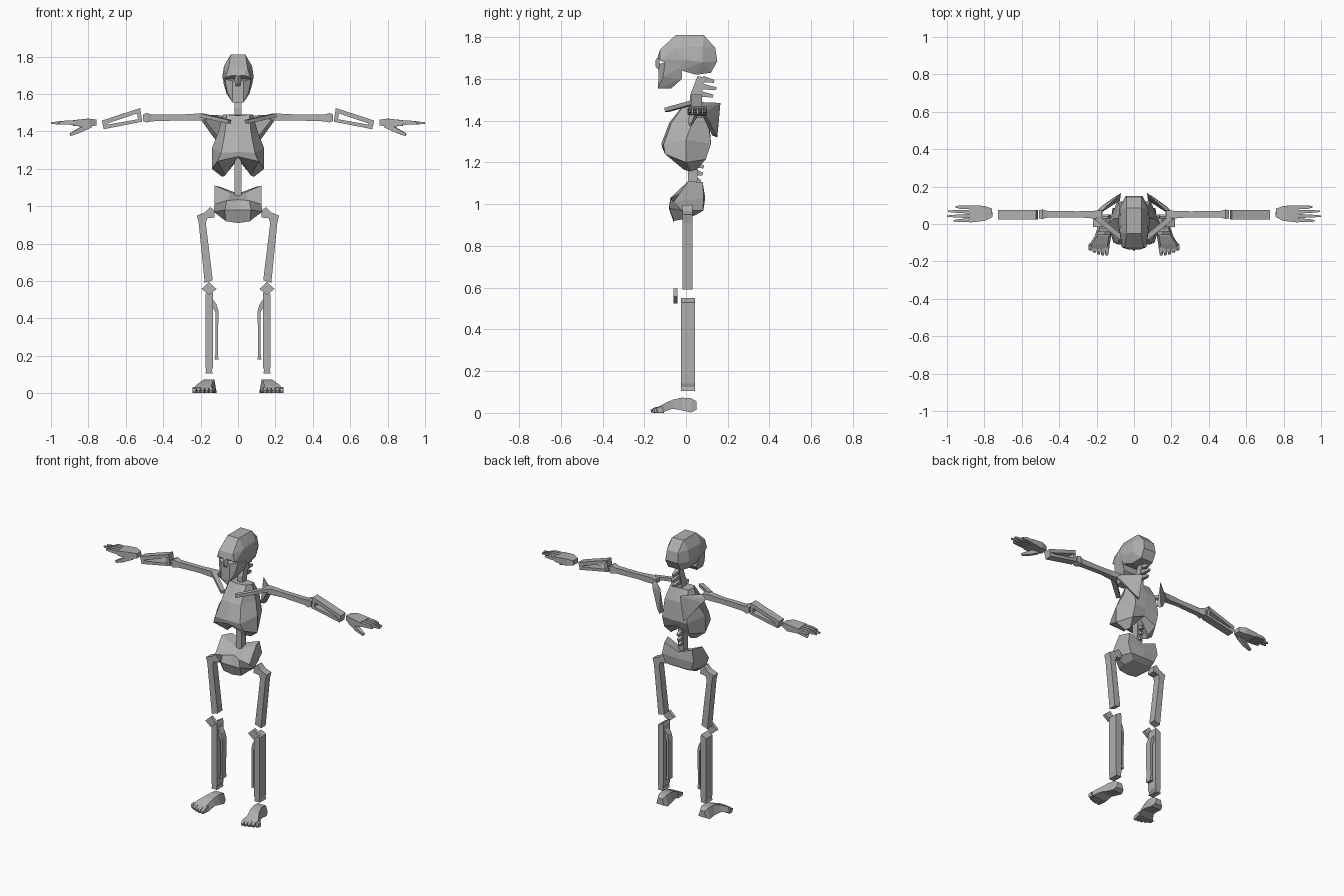
import bpy, bmesh
from mathutils import Vector

bone = bpy.data.materials.new("bone_grey")
bone.diffuse_color = (0.43, 0.43, 0.43, 1)


def finish(name, bm, mirror=False):
    bmesh.ops.recalc_face_normals(bm, faces=bm.faces)
    me = bpy.data.meshes.new(name)
    bm.to_mesh(me)
    bm.free()
    me.materials.append(bone)
    ob = bpy.data.objects.new(name, me)
    bpy.context.collection.objects.link(ob)
    if mirror:
        ob.modifiers.new("Mirror", 'MIRROR').use_mirror_merge = False
    return ob


def hull(name, pts, sym=True, mirror=False):
    """Convex block around points; sym adds the points reflected in x."""
    pts = set(pts) | ({(-x, y, z) for x, y, z in pts} if sym else set())
    bm = bmesh.new()
    vs = [bm.verts.new(p) for p in sorted(pts)]
    r = bmesh.ops.convex_hull(bm, input=vs)
    loose = [v for v in bm.verts if not v.link_faces]
    bmesh.ops.delete(bm, geom=loose, context='VERTS')
    bmesh.ops.dissolve_limit(bm, angle_limit=0.02, verts=bm.verts, edges=bm.edges)
    return finish(name, bm, mirror)


def loft(name, rings, mirror=False, end_tip=None):
    """Skin closed rings of equal length; end_tip makes the last cap a fan."""
    bm = bmesh.new()
    vr = [[bm.verts.new(p) for p in r] for r in rings]
    n = len(rings[0])
    for a, b in zip(vr, vr[1:]):
        for i in range(n):
            j = (i + 1) % n
            bm.faces.new((a[i], a[j], b[j], b[i]))
    bm.faces.new(vr[0][::-1])
    if end_tip:
        t = bm.verts.new(end_tip)
        for i in range(n):
            bm.faces.new((vr[-1][i], vr[-1][(i + 1) % n], t))
    else:
        bm.faces.new(vr[-1])
    return finish(name, bm, mirror)


def full(half):
    """Complete a half ring that starts and ends on the centre plane."""
    return half + [(-x, y, z) for x, y, z in half[-2:0:-1]]


def plate(name, outline, y0, y1, mirror=True):
    """Outline in x, z extruded along y."""
    return loft(name, [[(x, y, z) for x, z in outline] for y in (y0, y1)], mirror)


def beam(name, stations, mirror=True):
    """Four-sided bar through (point, width, height) stations."""
    d = (Vector(stations[-1][0]) - Vector(stations[0][0])).normalized()
    up = Vector((0, 1, 0)) if abs(d.z) > 0.8 else Vector((0, 0, 1))
    side = d.cross(up).normalized()
    up = side.cross(d)
    rings = [[Vector(p) + side * w / 2 * a + up * h / 2 * b
              for a, b in ((-1, -1), (1, -1), (1, 1), (-1, 1))] for p, w, h in stations]
    return loft(name, rings, mirror)


# Skull, jaw and nose
hull("skull", [(.04, -.05, 1.81), (.04, .085, 1.81), (.05, -.125, 1.74), (.075, -.045, 1.75),
               (.07, .08, 1.755), (.04, .14, 1.75), (.084, 0, 1.69), (.08, .08, 1.68),
               (.045, .15, 1.685), (.065, -.125, 1.69), (.045, .12, 1.63), (.055, .05, 1.62),
               (.07, -.02, 1.64), (.03, -.137, 1.70)])
hull("jaw", [(.07, -.10, 1.68), (.03, -.13, 1.67), (.078, -.02, 1.66), (.06, -.02, 1.60),
             (.03, -.07, 1.555), (.03, -.134, 1.555), (.058, -.11, 1.61), (.02, -.132, 1.62)])
hull("nose", [(0, -.146, 1.69), (.015, -.13, 1.71), (.022, -.12, 1.63), (0, -.146, 1.66)])

# Spine with rear spurs
beam("neck_spine", [((0, .075, 1.61), .035, .04), ((0, .045, 1.52), .035, .05),
                    ((0, .045, 1.43), .035, .055)], False)
beam("lower_spine", [((0, .03, 1.05), .04, .045), ((0, .035, 1.28), .04, .045)], False)
for i, (y, z, reach) in enumerate([(.08, 1.60, .135), (.07, 1.565, .145), (.06, 1.53, .13),
                                   (.04, 1.19, .085), (.04, 1.155, .08), (.04, 1.12, .07)]):
    beam(f"spine_spur_{i}", [((0, y, z), .03, .03), ((0, reach, z - .012), .015, .014)], False)

# Rib cage with a notched underside
loft("rib_cage", [full(r) for r in [
    [(0, -.005, 1.485), (.06, 0, 1.49), (.08, .03, 1.49), (.065, .07, 1.485), (0, .075, 1.485)],
    [(0, -.08, 1.39), (.07, -.07, 1.39), (.108, .03, 1.39), (.08, .105, 1.41), (0, .11, 1.41)],
    [(0, -.118, 1.29), (.09, -.108, 1.285), (.14, 0, 1.31), (.09, .12, 1.29), (0, .12, 1.29)],
    [(0, -.112, 1.265), (.11, -.10, 1.24), (.14, 0, 1.2), (.09, .095, 1.215), (0, .1, 1.25)],
    [(0, -.04, 1.262), (.068, -.01, 1.165), (.085, .02, 1.157), (.07, .05, 1.165),
     (0, .06, 1.25)]]], end_tip=(0, .02, 1.265))

# Pelvis with raised hip crests
loft("pelvis", [full(r) for r in [
    [(0, .02, 1.06), (.04, .01, 1.068), (.125, .01, 1.11), (.1, .08, 1.105), (0, .08, 1.068)],
    [(0, -.045, 1.035), (.06, -.075, 1.03), (.125, -.06, 1.01), (.115, .085, 1.03),
     (0, .092, 1.03)],
    [(0, -.082, .98), (.07, -.08, .98), (.13, -.02, .97), (.09, .08, .97), (0, .083, .97)],
    [(0, -.058, .91), (.065, -.058, .92), (.075, 0, .93), (.05, .05, .95), (0, .05, .95)]]])

# Shoulder blades and collar bones
hull("shoulder_blade", [(.20, .045, 1.49), (.20, .065, 1.465), (.085, .145, 1.485),
                        (.07, .165, 1.485), (.075, .125, 1.33), (.085, .15, 1.32),
                        (.11, .14, 1.34), (.18, .09, 1.44)], False, True)
beam("collar_bone", [((.045, -.092, 1.452), .026, .02), ((.20, .035, 1.487), .03, .02)])

# Arms
beam("upper_arm", [((.17, .05, 1.478), .05, .03), ((.22, .05, 1.476), .04, .038),
                   ((.30, .052, 1.475), .032, .032), ((.46, .052, 1.472), .035, .036),
                   ((.49, .052, 1.473), .05, .05), ((.508, .052, 1.473), .045, .035)])
plate("forearm_upper_bone", [(.523, 1.525), (.728, 1.458), (.722, 1.435), (.535, 1.497)], .025, .076)
plate("forearm_lower_bone", [(.512, 1.452), (.535, 1.465), (.70, 1.436), (.718, 1.412)], .025, .076)
plate("elbow_end", [(.523, 1.525), (.54, 1.50), (.535, 1.465), (.512, 1.452)], .027, .074)
plate("wrist_end", [(.728, 1.458), (.70, 1.449), (.695, 1.436), (.718, 1.412)], .027, .074)

# Hands
beam("palm", [((.758, .06, 1.448), .045, .03), ((.80, .057, 1.446), .08, .045),
              ((.88, .054, 1.445), .092, .03)])
for i, (y0, x1, y1) in enumerate([(.088, .955, .092), (.066, .995, .068),
                                  (.043, 1.0, .042), (.02, .965, .017)]):
    beam(f"finger_{i}", [((.86, y0, 1.446), .02, .024), ((.93, (y0 + y1) / 2, 1.447), .018, .02),
                         ((x1, y1, 1.444), .008, .01)])
beam("thumb", [((.79, .04, 1.435), .03, .03), ((.85, .025, 1.404), .025, .024),
               ((.898, .02, 1.382), .014, .014)])

# Legs
plate("thigh_bone", [(.128, .98), (.15, .995), (.175, .968), (.22, .95), (.21, .91),
                     (.178, .59), (.135, .605), (.172, .91), (.165, .935), (.125, .94)], -.017, .032)
plate("kneecap", [(.155, .595), (.195, .558), (.155, .525), (.115, .558)], -.06, -.04)
plate("shin_bone", [(.14, .55), (.165, .535), (.175, .53), (.175, .14), (.17, .125), (.175, .105),
                    (.135, .105), (.14, .125), (.133, .14), (.133, .53)], -.025, .042)
plate("calf_bone", [(.135, .505), (.135, .46), (.12, .43), (.12, .215), (.125, .18), (.105, .18),
                    (.107, .215), (.105, .44), (.115, .475)], -.012, .03)

# Feet
loft("foot", [[(a, y, lo), (b, y, lo), (b - .012, y, hi), (a + .012, y, hi)] for a, b, y, lo, hi in [
    (.125, .18, .05, .015, .055), (.115, .19, .025, .002, .07), (.115, .195, -.02, .012, .073),
    (.122, .21, -.065, .02, .063), (.13, .238, -.11, .003, .042), (.13, .243, -.13, .002, .03)]], True)
for i in range(5):
    x = .143 + i * .022
    tip = -.168 + i * i * .0018
    beam(f"toe_{i}", [((x, -.11, .017), .022, .034), ((x + .002, (tip - .13) / 2, .013), .02, .026),
                      ((x + .003, tip, .008), .014, .014)])
